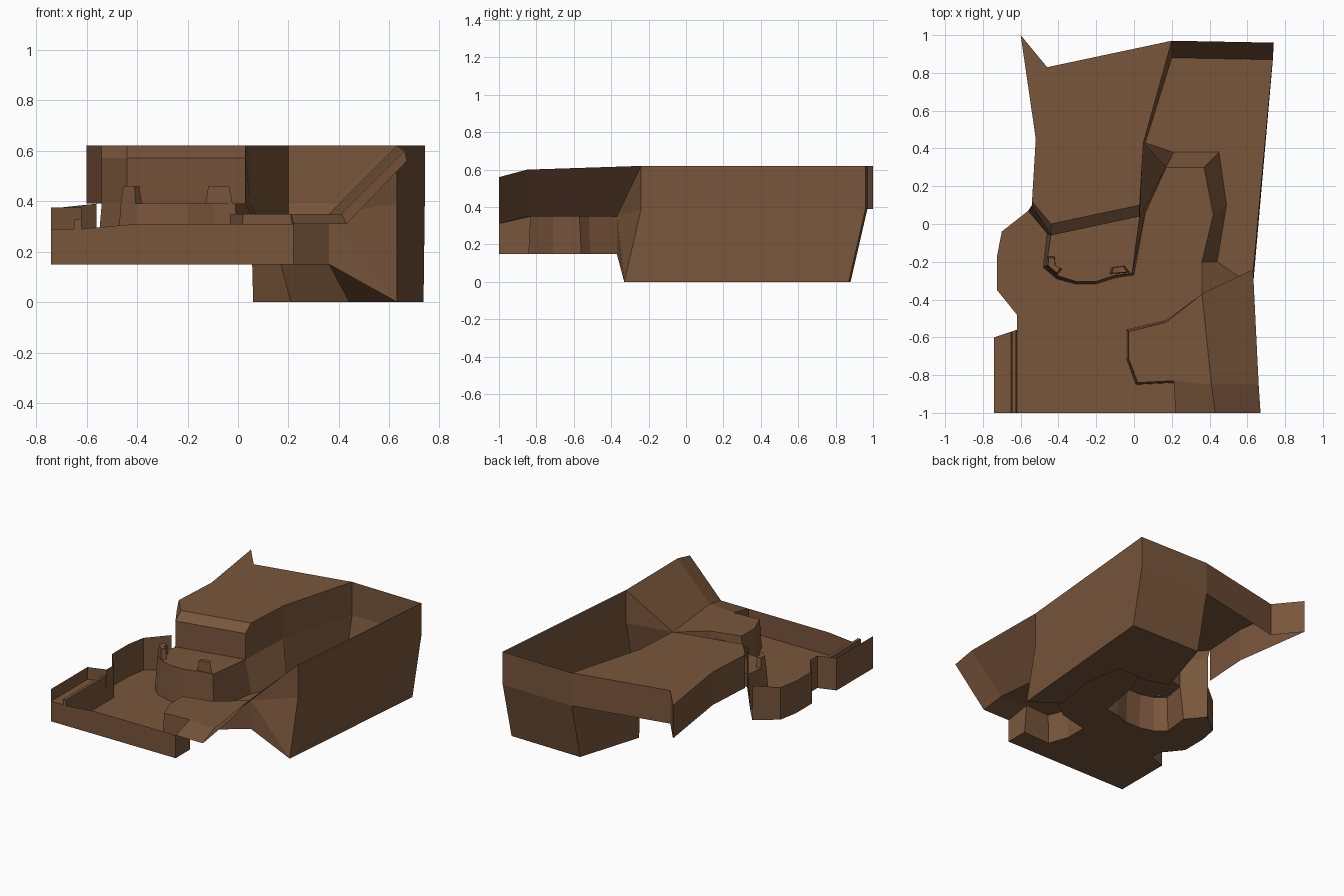
import bpy
import bmesh

cube = bpy.data.objects.get("Cube")
if cube:
    bpy.data.objects.remove(cube, do_unlink=True)

# Single earth colour
earth = bpy.data.materials.new("brown_earth")
earth.use_nodes = True
colour = (0.19, 0.092, 0.044, 1)
earth.diffuse_color = colour
earth.node_tree.nodes["Principled BSDF"].inputs["Base Color"].default_value = colour

# Main heights
BED, FLOOR, MOUND, LEDGE, BROW, TOP = 0, .15, .35, .39, .57, .62


def lift(points, z):
    """Place plan points at one height."""
    return [(x, y, z) for x, y in points]


def part(name, strips=(), caps=()):
    """Build a sheet from strips (pairs of polylines) and flat polygons."""
    bm = bmesh.new()

    def face(points):
        bm.faces.new([bm.verts.new(p) for p in points])

    for low, high in strips:
        for i in range(len(low) - 1):
            face([low[i], low[i + 1], high[i + 1], high[i]])
    for cap in caps:
        face(cap)
    bmesh.ops.remove_doubles(bm, verts=bm.verts[:], dist=.0005)
    big = [f for f in bm.faces if len(f.verts) > 4]
    bmesh.ops.triangulate(bm, faces=big, ngon_method='EAR_CLIP')
    mesh = bpy.data.meshes.new(name)
    bm.to_mesh(mesh)
    bm.free()
    mesh.materials.append(earth)
    obj = bpy.data.objects.new(name, mesh)
    bpy.context.collection.objects.link(obj)
    return obj


# Shared plan outlines
mound_foot = [(.22, -.84), (.01, -.85), (-.04, -.71), (-.04, -.56),
              (.17, -.51), (.36, -.37)]
mound_rim = [(.21, -.83), (.02, -.84), (-.03, -.71), (-.03, -.57),
             (.17, -.52), (.36, -.37)]
bank_top = [(.36, -.37), (.36, -.2), (.42, .05), (.37, .3), (.17, .3)]
bank_foot = [(.63, -.33), (.44, -.2), (.49, .1), (.45, .38), (.21, .38)]
mesa_foot = [(.17, .3), (.06, .06), (0, -.27), (-.1, -.285), (-.2, -.317),
             (-.31, -.317), (-.41, -.29), (-.48, -.23), (-.46, -.05), (-.56, .07)]
mesa_rim = [(.05, .43), (.03, .04), (-.01, -.26), (-.1, -.272), (-.2, -.304),
            (-.31, -.304), (-.4, -.275), (-.465, -.22), (-.44, -.06), (-.54, .1)]
left_edge = [(-.56, .07), (-.7, -.04), (-.725, -.17), (-.725, -.35),
             (-.62, -.48), (-.62, -.56), (-.74, -.6), (-.74, -1)]

# Low yard floor
part("yard_floor", caps=[lift(
    [(.22, -1)] + mound_foot + bank_top[1:] + mesa_foot[1:] + left_edge[1:], FLOOR)])

# Yard boundary walls
part("left_wall", strips=[(
    lift(left_edge, FLOOR),
    lift(left_edge[:1], LEDGE) + lift(left_edge[1:], .375))])
front_profile = [(-.74, FLOOR), (.22, FLOOR), (.22, .31), (-.4, .31), (-.62, .29),
                 (-.62, .33), (-.65, .33), (-.65, .29), (-.74, .29)]
part("front_wall", caps=[[(x, -1, z) for x, z in front_profile]])

# Stepped kerb along the left wall
kerb = [(-.74, .29), (-.65, .29), (-.645, .33), (-.625, .33), (-.62, FLOOR)]
part("left_kerb", strips=[([(x, -1, z) for x, z in kerb],
                           [(x, -.6 + (x + .74) / 3, z) for x, z in kerb])])

# Front mound with its apron
apron_front = [(.22, -1, .31), (.43, -1, .31)]
apron_back = [(.21, -.83, MOUND), (.41, -.85, MOUND)]
part("front_mound",
     strips=[(lift(mound_foot, FLOOR), lift(mound_rim, MOUND)),
             (apron_front, apron_back)],
     caps=[lift([(.41, -.85)] + mound_rim, MOUND),
           [(.22, -1, FLOOR), (.22, -.84, FLOOR), apron_back[0], apron_front[0]]])

# Slope rising from the mound to the outer wall
corner = (.63, -.24, TOP)
hinge = (.36, -.37, MOUND)
part("side_ramp", strips=[([apron_front[1], apron_back[1], hinge],
                           [(.67, -1, .56), (.66, -.85, .6), corner])])

# Rounded terrace below the plateau
part("terrace",
     strips=[(lift(mesa_foot, FLOOR), lift(mesa_rim, LEDGE))],
     caps=[lift(mesa_rim[1:-1], LEDGE)])


# Two small posts on the terrace rim
def post(name, foot):
    cx = sum(p[0] for p in foot) / len(foot)
    cy = sum(p[1] for p in foot) / len(foot)
    head = [(cx + (x - cx) * .75, cy + (y - cy) * .8) for x, y in foot]
    part(name, strips=[(lift(foot + foot[:1], LEDGE - .01),
                        lift(head + head[:1], .46))], caps=[lift(head, .46)])


post("left_post", [(-.46, -.17), (-.465, -.22), (-.405, -.27), (-.38, -.24),
                   (-.415, -.22), (-.42, -.17)])
post("right_post", [(-.13, -.265), (-.02, -.257), (-.05, -.22), (-.12, -.23)])

# High plateau: top, chamfered brow and skirts
brow_top = [(-.54, .12), (-.44, 0), (.03, .1)]
brow_low = [(-.54, .1), (-.44, -.06), (.03, .04)]
plateau_back = [(.74, .96), (.2, .97), (-.46, .83), (-.6, 1), (-.52, .45), (-.54, .12)]
part("plateau",
     strips=[(lift(brow_low, BROW), lift(brow_top, TOP)),
             (lift(brow_low, LEDGE), lift(brow_low, BROW)),
             (lift(plateau_back, LEDGE), lift(plateau_back, TOP))],
     caps=[lift(plateau_back[1:] + brow_top[1:] + [(.05, .43)], TOP),
           [(.03, .04, LEDGE), (.05, .43, LEDGE), (.05, .43, TOP),
            (.03, .1, TOP), (.03, .04, BROW)]])

# Deep channel: bed, bank and enclosing walls
channel_back = [(.735, .87, BED), (.2, .88, BED)]
elbow = (.06, .43, BED)
part("channel",
     strips=[(lift(bank_foot, BED), lift(bank_top, FLOOR)),
             (channel_back, lift(plateau_back[:2], LEDGE))],
     caps=[lift(bank_foot, BED) + [elbow] + channel_back[::-1],
           [elbow, (.21, .38, BED), (.17, .3, FLOOR), (.05, .43, LEDGE)],
           [elbow, channel_back[1], (.2, .97, LEDGE), (.05, .43, LEDGE)],
           [(.05, .43, LEDGE), (.2, .97, LEDGE), (.2, .97, TOP), (.05, .43, TOP)]])
part("channel_front", caps=[
    [(.36, -.37, FLOOR), (.63, -.33, BED), hinge],
    [hinge, (.63, -.33, BED), (.63, -.24, LEDGE)],
    [hinge, (.63, -.24, LEDGE), corner]])
part("outer_wall", strips=[
    ([(.63, -.33, BED), (.63, -.24, LEDGE), corner],
     [channel_back[0], (.74, .96, LEDGE), (.74, .96, TOP)])])
